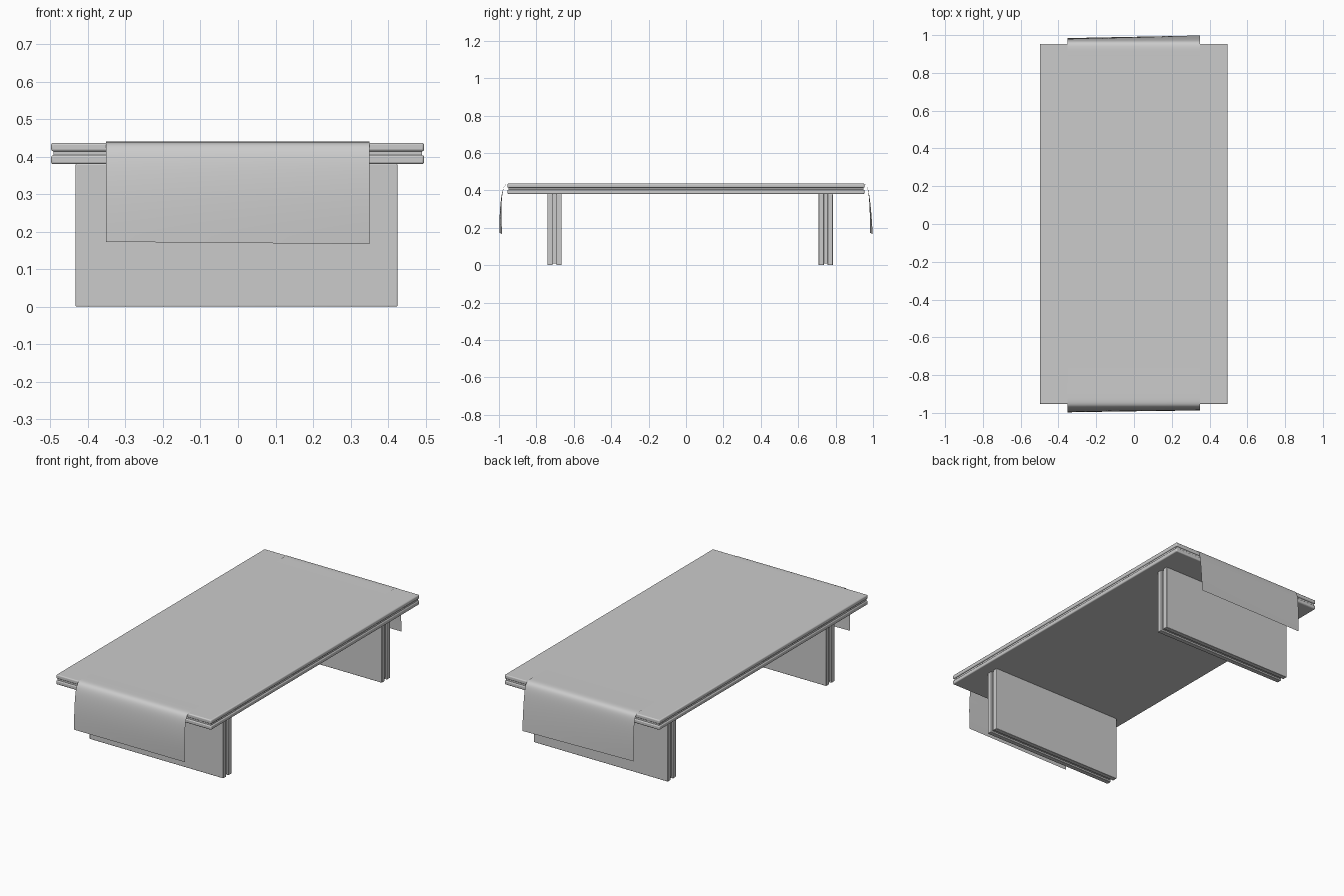
import bpy, bmesh

if "Cube" in bpy.data.objects:
    bpy.data.objects.remove(bpy.data.objects["Cube"])


def box(name, x0, x1, y0, y1, z0, z1, bevel=0.0):
    bm = bmesh.new()
    bmesh.ops.create_cube(bm, size=1)
    for v in bm.verts:
        v.co = ((x0 + x1) / 2 + v.co.x * (x1 - x0),
                (y0 + y1) / 2 + v.co.y * (y1 - y0),
                (z0 + z1) / 2 + v.co.z * (z1 - z0))
    me = bpy.data.meshes.new(name)
    bm.to_mesh(me)
    bm.free()
    ob = bpy.data.objects.new(name, me)
    bpy.context.collection.objects.link(ob)
    if bevel:
        mod = ob.modifiers.new("rounded_edges", 'BEVEL')
        mod.width = bevel
        mod.segments = 3
        smooth(ob)
    return ob


def smooth(ob):
    bpy.ops.object.select_all(action='DESELECT')
    ob.select_set(True)
    bpy.context.view_layer.objects.active = ob
    bpy.ops.object.shade_smooth_by_angle()


# Tabletop: two rounded boards with a recessed core between them
X0, X1, Y = -0.498, 0.496, 0.954
box("top_board", X0, X1, -Y, Y, 0.414, 0.437, 0.006)
box("top_core", X0 + 0.006, X1 - 0.006, -Y + 0.006, Y - 0.006, 0.402, 0.416)
box("bottom_board", X0, X1, -Y, Y, 0.380, 0.404, 0.006)

# Panel legs: two boards with a recessed core
for name, y in (("front", -0.703), ("back", 0.747)):
    box(name + "_leg_outer", -0.433, 0.425, y - 0.038, y - 0.010, 0, 0.381, 0.003)
    box(name + "_leg_inner", -0.433, 0.425, y + 0.010, y + 0.038, 0, 0.381, 0.003)
    box(name + "_leg_core", -0.423, 0.415, y - 0.012, y + 0.012, 0.010, 0.381)

# Table runner: thin cloth draped over both ends, slightly askew
front = [(-0.990, 0.170), (-0.992, 0.24), (-0.991, 0.31), (-0.985, 0.375),
         (-0.976, 0.415), (-0.962, 0.436), (-0.935, 0.4405), (-0.88, 0.439)]
back = [(0.88, 0.439), (0.925, 0.4415), (0.958, 0.438), (0.971, 0.418),
        (0.979, 0.375), (0.985, 0.31), (0.989, 0.24), (0.991, 0.170)]
profile = front + [(-0.4, 0.439), (0.4, 0.439)] + back
columns = 6
verts, faces = [], []
for i in range(columns + 1):
    t = i / columns
    for y, z in profile:
        drop = (0.439 - z) / 0.27
        skew = 0.007 * (2 * t - 1) * max(0, drop)
        verts.append((-0.352 + 0.702 * t, y + skew, z - 0.003 * (2 * t - 1) * max(0, drop)))
n = len(profile)
for i in range(columns):
    for j in range(n - 1):
        a = i * n + j
        faces.append((a, a + n, a + n + 1, a + 1))
me = bpy.data.meshes.new("table_runner")
me.from_pydata(verts, [], faces)
runner = bpy.data.objects.new("table_runner", me)
bpy.context.collection.objects.link(runner)
sub = runner.modifiers.new("soft_cloth", 'SUBSURF')
sub.levels = sub.render_levels = 2
sub.boundary_smooth = 'PRESERVE_CORNERS'
for p in me.polygons:
    p.use_smooth = True
